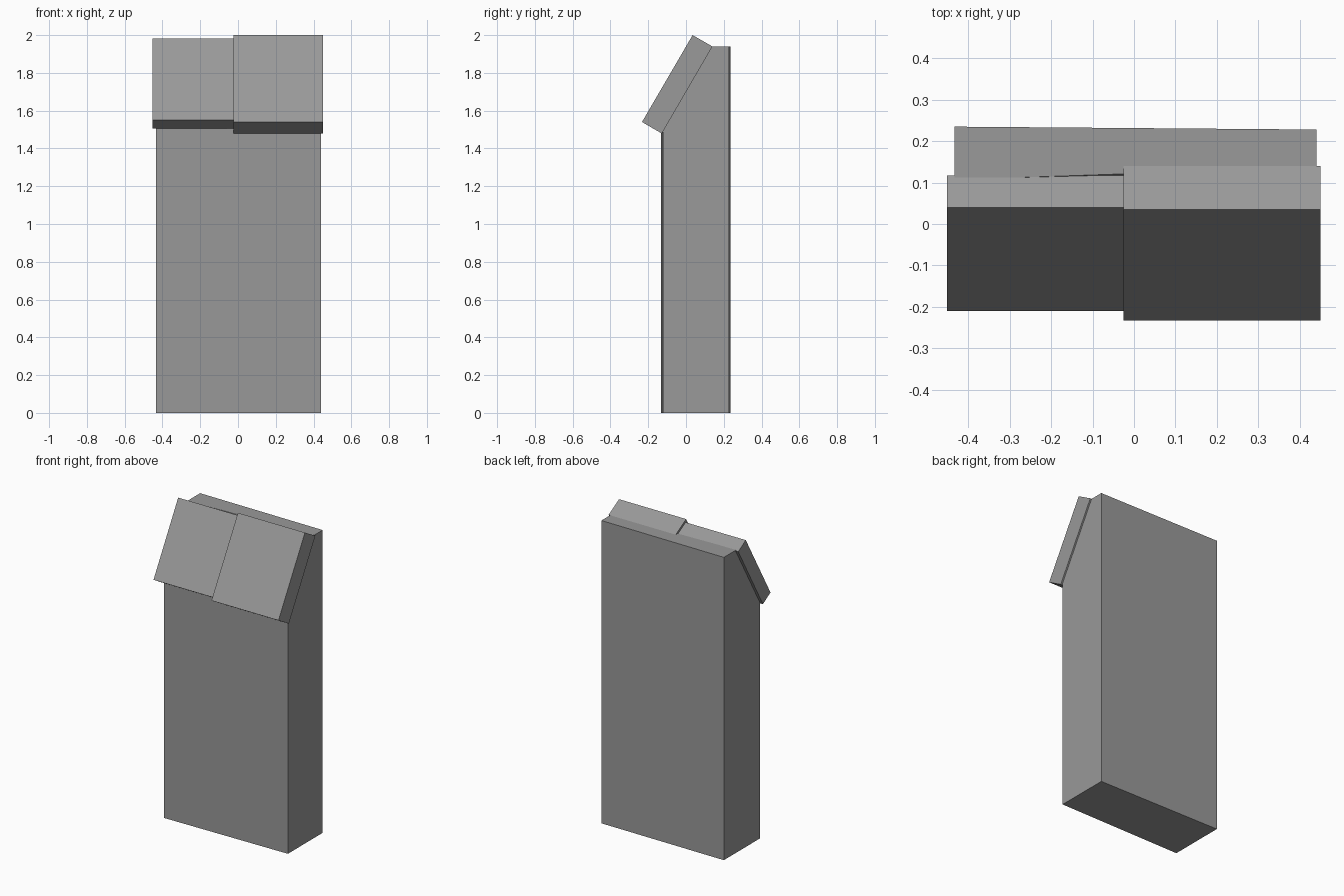
import bpy

cube = bpy.data.objects.get("Cube")
if cube:
    bpy.data.objects.remove(cube, do_unlink=True)

# Single flat grey
grey = bpy.data.materials.new("plain_grey")
grey.use_nodes = True
colour = (0.319, 0.319, 0.319, 1)
grey.diffuse_color = colour
grey.node_tree.nodes["Principled BSDF"].inputs["Base Color"].default_value = colour


def loft(name, x_right, right_profile, x_left, left_profile):
    """Solid between two matching (y, z) side profiles."""
    n = len(right_profile)
    verts = [(x_right, y, z) for y, z in right_profile]
    verts += [(x_left, y, z) for y, z in left_profile]
    faces = [tuple(reversed(range(n))), tuple(range(n, 2 * n))]
    faces += [(i, (i + 1) % n, (i + 1) % n + n, i + n) for i in range(n)]
    mesh = bpy.data.meshes.new(name)
    mesh.from_pydata(verts, [], faces)
    mesh.materials.append(grey)
    mesh.update()
    obj = bpy.data.objects.new(name, mesh)
    bpy.context.collection.objects.link(obj)
    return obj


# Tall body: slanted front shoulder, slightly deeper on the -x side
loft("body",
     -0.433, [(-0.132, 0), (0.235, 0), (0.235, 1.94), (0.107, 1.94), (-0.132, 1.515)],
     0.44, [(-0.123, 0), (0.228, 0), (0.228, 1.94), (0.137, 1.94), (-0.123, 1.49)])

# Two slanted roof panels, the +x one thicker and longer
panel_right = [(-0.21, 1.55), (-0.133, 1.505), (0.117, 1.937), (0.04, 1.981)]
panel_left = [(-0.233, 1.54), (-0.128, 1.479), (0.14, 1.94), (0.035, 2.0)]
loft("right_roof_panel", -0.452, panel_right, -0.025, panel_right)
loft("left_roof_panel", -0.025, panel_left, 0.45, panel_left)
